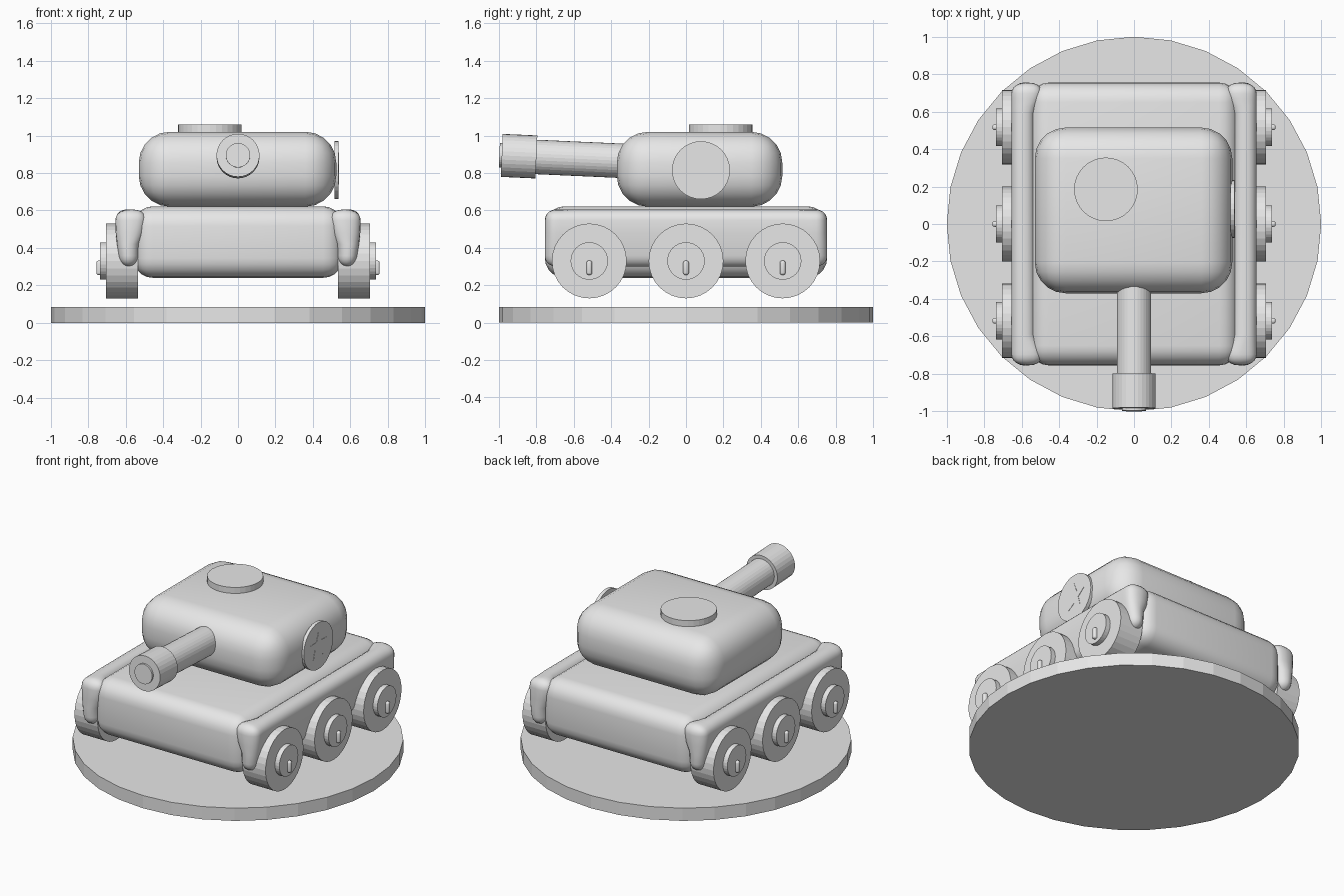
import bpy, bmesh, math
from mathutils import Matrix, Vector

if "Cube" in bpy.data.objects:
    bpy.data.objects.remove(bpy.data.objects["Cube"])

grey = bpy.data.materials.new("light_grey")
grey.use_nodes = True
grey.diffuse_color = (0.8, 0.8, 0.8, 1)
grey.node_tree.nodes["Principled BSDF"].inputs["Base Color"].default_value = (0.8, 0.8, 0.8, 1)


def finish(name, bm, smooth=False):
    bmesh.ops.recalc_face_normals(bm, faces=bm.faces)
    mesh = bpy.data.meshes.new(name)
    bm.to_mesh(mesh)
    bm.free()
    mesh.materials.append(grey)
    for p in mesh.polygons:
        p.use_smooth = smooth
    obj = bpy.data.objects.new(name, mesh)
    bpy.context.collection.objects.link(obj)
    return obj


def rounded_bm(low, high, radius, segments=5):
    bm = bmesh.new()
    low, high = Vector(low), Vector(high)
    bmesh.ops.create_cube(bm, size=1)
    bmesh.ops.scale(bm, vec=high - low, verts=bm.verts)
    bmesh.ops.translate(bm, vec=(low + high) / 2, verts=bm.verts)
    bmesh.ops.bevel(bm, geom=bm.edges[:], offset=radius, segments=segments,
                    profile=0.5, affect='EDGES')
    return bm


def cylinder(name, start, end, radius, sides=32):
    start, end = Vector(start), Vector(end)
    axis = end - start
    bm = bmesh.new()
    turn = axis.to_track_quat('Z', 'Y').to_matrix().to_4x4()
    bmesh.ops.create_cone(bm, cap_ends=True, segments=sides, radius1=radius, radius2=radius,
                          depth=axis.length, matrix=Matrix.Translation((start + end) / 2) @ turn)
    return finish(name, bm)


def ramp(value, start, end):
    t = min(max((value - start) / (end - start), 0), 1)
    return t * t * (3 - 2 * t)


# Round display base
cylinder("display_base", (0, 0, 0), (0, 0, 0.085), 1.0)

# Hull and turret
finish("hull", rounded_bm((-0.56, -0.755, 0.24), (0.56, 0.755, 0.622), 0.105), True)
finish("turret", rounded_bm((-0.53, -0.37, 0.62), (0.525, 0.515, 1.02), 0.165), True)
cylinder("hatch", (-0.15, 0.185, 1.0), (-0.15, 0.185, 1.06), 0.17)


# Side fenders, flared inwards at the upper ends and tapered below
def fender(name, side):
    bm = rounded_bm((0.53, -0.755, 0.3), (0.655, 0.755, 0.605), 0.058)
    for y in (-0.67, -0.63, -0.59, 0.59, 0.63, 0.67):
        bmesh.ops.bisect_plane(bm, geom=bm.verts[:] + bm.edges[:] + bm.faces[:],
                               plane_co=(0, y, 0), plane_no=(0, 1, 0))
    for z in (0.42, 0.48):
        bmesh.ops.bisect_plane(bm, geom=bm.verts[:] + bm.edges[:] + bm.faces[:],
                               plane_co=(0, 0, z), plane_no=(0, 0, 1))
    for v in bm.verts:
        tip = ramp(abs(v.co.y), 0.58, 0.7)
        inner = ramp(0.66 - v.co.x, 0, 0.12)
        upper = ramp(v.co.z, 0.4, 0.52)
        v.co.x -= 0.04 * tip * inner * upper + 0.02 * (1 - ramp(v.co.z, 0.3, 0.52)) * (1 - inner)
        v.co.x *= side
    finish(name, bm, True)


# Wheels with hubs and small axle pins
for side, label in ((1, "left"), (-1, "right")):
    fender(label + "_fender", side)
    for y, place in ((-0.517, "front"), (0, "middle"), (0.517, "rear")):
        tag = f"{label}_{place}_"
        cylinder(tag + "wheel", (side * 0.535, y, 0.33), (side * 0.705, y, 0.33), 0.2)
        cylinder(tag + "hub", (side * 0.69, y, 0.33), (side * 0.737, y, 0.33), 0.1)
        pin = rounded_bm((0.70, y - 0.015, 0.255), (0.757, y + 0.015, 0.332), 0.012, 3)
        for v in pin.verts:
            v.co.x *= side
        finish(tag + "pin", pin, True)

# Gun, tilted slightly upwards
def along(y):
    return (0, y, 0.89 - 0.045 * (y + 0.89))

cylinder("gun_barrel", along(-0.25), along(-0.82), 0.092)
cylinder("muzzle", along(-0.8), along(-0.985), 0.115)
cylinder("muzzle_core", along(-0.95), along(-0.998), 0.065)

# Side badge with a raised star
cylinder("badge", (0.515, 0.08, 0.815), (0.538, 0.08, 0.815), 0.155)
bm = bmesh.new()
points = []
for i in range(10):
    r = 0.04 if i % 2 else 0.095
    a = math.pi / 2 + i * math.pi / 5
    points.append(bm.verts.new((0.535, 0.08 + r * math.cos(a), 0.815 + r * math.sin(a))))
face = bm.faces.new(points)
raised = bmesh.ops.extrude_face_region(bm, geom=[face])
for v in raised["geom"]:
    if isinstance(v, bmesh.types.BMVert):
        v.co.x += 0.005
finish("badge_star", bm)
